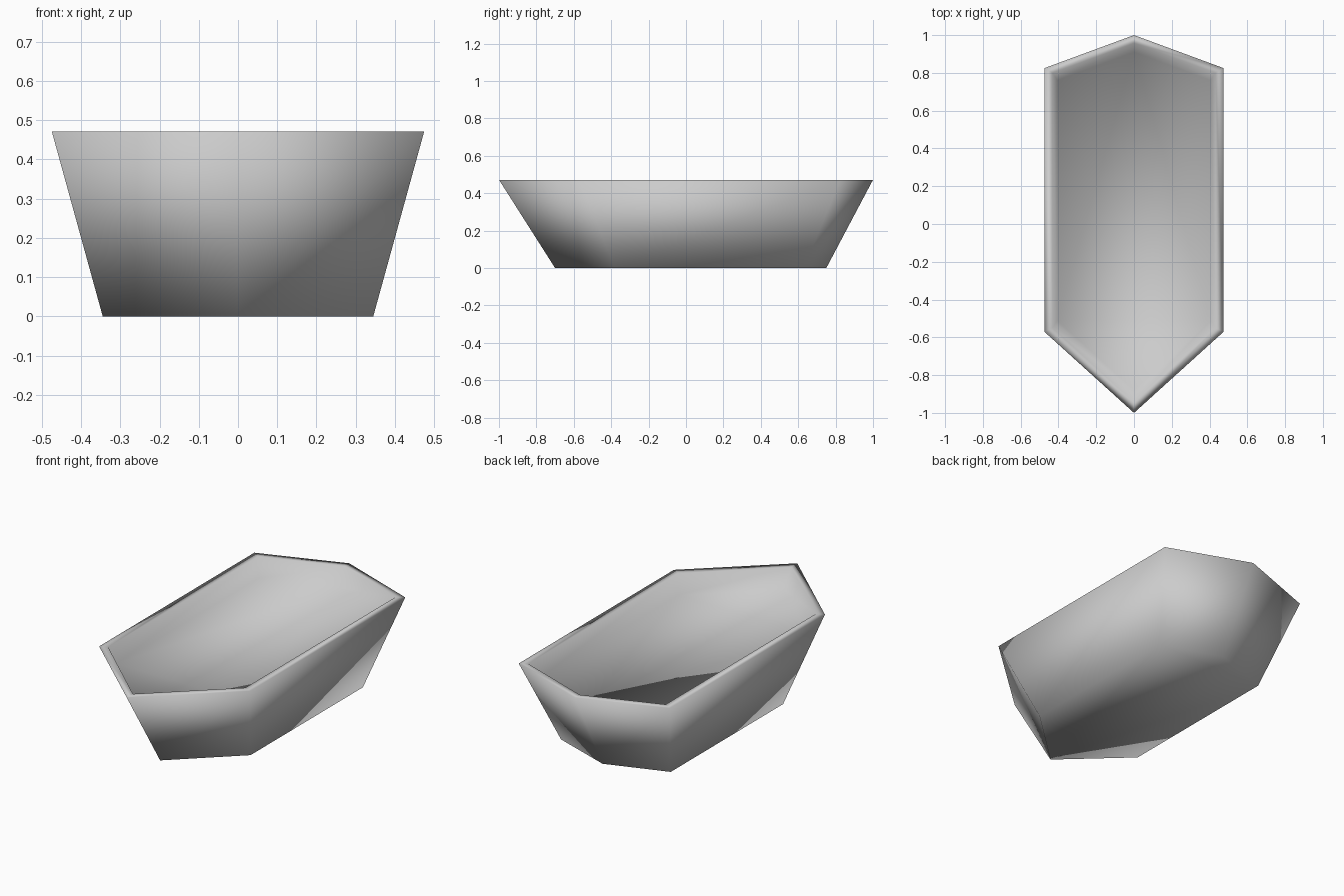
import bpy, bmesh

cube = bpy.data.objects.get("Cube")
if cube:
    bpy.data.objects.remove(cube, do_unlink=True)

# Plain grey hull paint
grey = bpy.data.materials.new("hull_grey")
grey.use_nodes = True
colour = (0.6, 0.6, 0.6, 1)
grey.diffuse_color = colour
grey.node_tree.nodes["Principled BSDF"].inputs["Base Color"].default_value = colour


def ring(bm, half_width, bow, front, back, stern, z):
    """Six-sided outline: pointed bow, straight sides, shallow pointed stern."""
    w = half_width
    outline = [(0, bow), (w, front), (w, back), (0, stern), (-w, back), (-w, front)]
    return [bm.verts.new((x, y, z)) for x, y in outline]


# Shell: outer bottom, outer rim, inner rim, shallow deck
bm = bmesh.new()
rings = [
    ring(bm, 0.345, -0.70, -0.38, 0.63, 0.75, 0.0),
    ring(bm, 0.475, -1.00, -0.57, 0.825, 1.00, 0.472),
    ring(bm, 0.432, -0.945, -0.55, 0.80, 0.957, 0.472),
    ring(bm, 0.405, -0.88, -0.51, 0.76, 0.91, 0.37),
]
for low, high in zip(rings, rings[1:]):
    for i in range(6):
        j = (i + 1) % 6
        bm.faces.new((low[i], low[j], high[j], high[i]))
bm.faces.new(rings[0][::-1])
bm.faces.new(rings[-1])
bmesh.ops.recalc_face_normals(bm, faces=bm.faces)

# Soft shading over the whole shell
for face in bm.faces:
    face.smooth = True
mesh = bpy.data.meshes.new("boat_hull")
bm.to_mesh(mesh)
bm.free()
mesh.materials.append(grey)
hull = bpy.data.objects.new("boat_hull", mesh)
bpy.context.collection.objects.link(hull)
